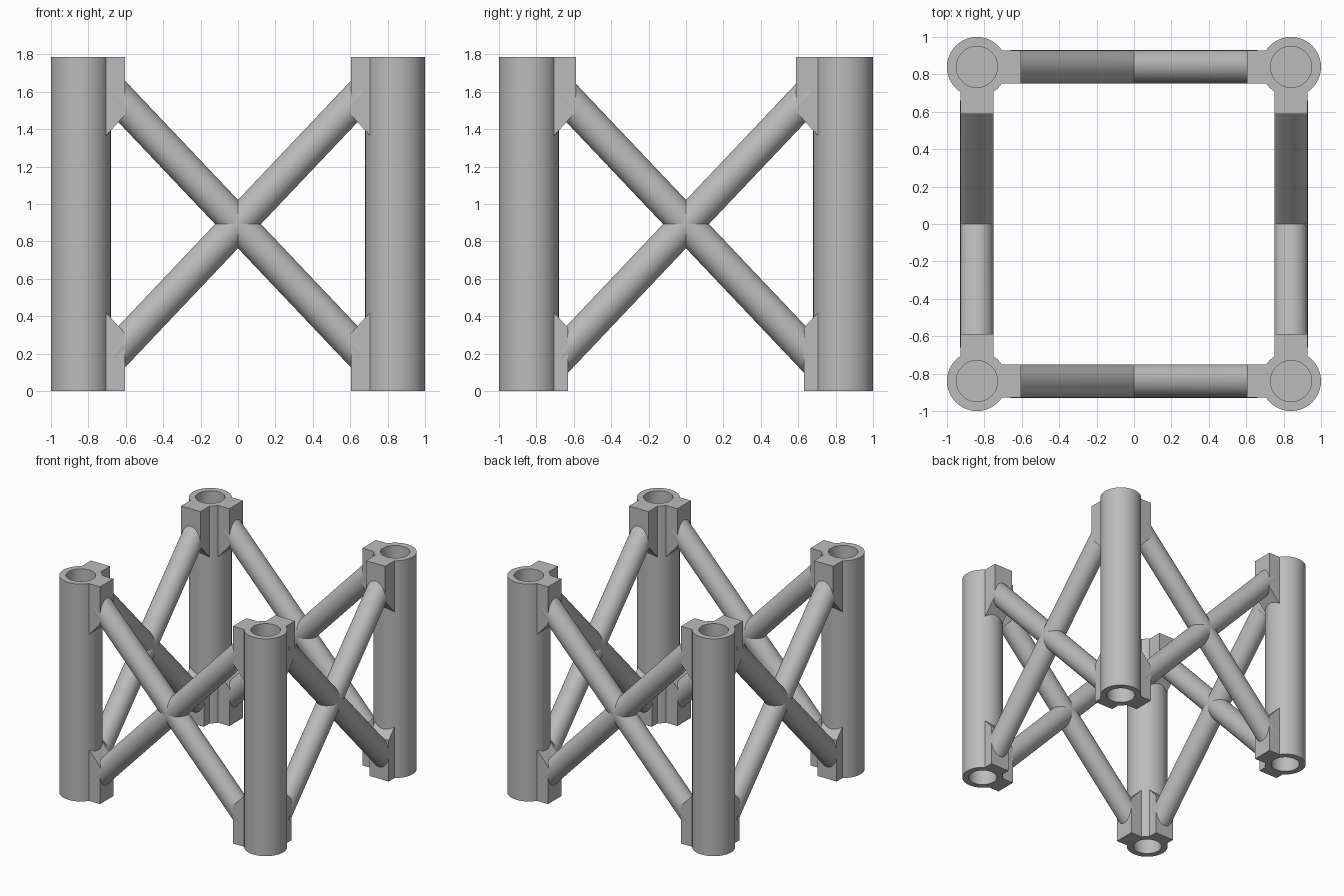
import bpy
import bmesh
from math import cos, sin, tau, hypot

cube = bpy.data.objects.get("Cube")
if cube:
    bpy.data.objects.remove(cube, do_unlink=True)

HEIGHT = 1.785
MID = HEIGHT / 2
CENTRE = 0.84          # post axis distance from the middle
POST_R, BORE_R, BORE_DEPTH = 0.16, 0.11, 0.25
BRACE_R, SLOPE = 0.089, 1.055
BRACE_END = 0.66
SIDES = 48

grey = bpy.data.materials.new("plain_grey")
grey.use_nodes = True
colour = (0.5, 0.5, 0.5, 1)
grey.diffuse_color = colour
grey.node_tree.nodes["Principled BSDF"].inputs["Base Color"].default_value = colour


def finish(name, bm, smooth=True):
    bmesh.ops.recalc_face_normals(bm, faces=bm.faces)
    mesh = bpy.data.meshes.new(name)
    bm.to_mesh(mesh)
    bm.free()
    mesh.materials.append(grey)
    obj = bpy.data.objects.new(name, mesh)
    bpy.context.collection.objects.link(obj)
    if smooth:
        bpy.ops.object.select_all(action="DESELECT")
        obj.select_set(True)
        bpy.context.view_layer.objects.active = obj
        bpy.ops.object.shade_smooth_by_angle()
    return obj


def bridge(bm, a, b):
    for i in range(len(a)):
        j = (i + 1) % len(a)
        bm.faces.new((a[i], a[j], b[j], b[i]))


def loft(name, rings, smooth=True):
    """Skin a row of point rings and cap both ends."""
    bm = bmesh.new()
    loops = [[bm.verts.new(p) for p in ring] for ring in rings]
    for a, b in zip(loops, loops[1:]):
        bridge(bm, a, b)
    bm.faces.new(loops[0])
    bm.faces.new(loops[-1])
    return finish(name, bm, smooth)


def place(along_x, u, v, z):
    """u runs along the side, v across it."""
    return (u, v, z) if along_x else (v, u, z)


def post(name, x, y):
    # Turned profile: blind bore, outer wall, blind bore
    profile = [(BORE_R, BORE_DEPTH), (BORE_R, 0), (POST_R, 0),
               (POST_R, HEIGHT), (BORE_R, HEIGHT), (BORE_R, HEIGHT - BORE_DEPTH)]
    angles = [tau * i / SIDES for i in range(SIDES)]
    loft(name, [[(x + r * cos(a), y + r * sin(a), z) for a in angles]
                for r, z in profile])


def gusset(name, along_x, su, v, top):
    # Block with a sloped end that faces the crossing
    inner = 0.605 if along_x else (0.587 if top else 0.631)
    root = 0.715
    outline = [(root, 0), (inner, 0), (inner, 0.42 - (0.705 - inner) * 1.1), (root, 0.43)]
    half = 0.0875
    loft(name, [[place(along_x, su * u, v + w, HEIGHT - z if top else z)
                 for u, z in outline] for w in (-half, half)], smooth=False)


def brace(name, along_x, v, direction):
    # Round bar cut vertically at both ends, inside the gussets
    tall = BRACE_R * hypot(1, SLOPE)
    angles = [tau * i / SIDES for i in range(SIDES)]
    loft(name, [[place(along_x, u, v + BRACE_R * cos(a),
                       MID + direction * SLOPE * u + tall * sin(a)) for a in angles]
                for u in (-BRACE_END, BRACE_END)])


# Corner posts with their gussets
for sx, xname in ((-1, "right"), (1, "left")):
    for sy, yname in ((-1, "front"), (1, "back")):
        corner = f"{yname}_{xname}"
        post(f"{corner}_post", sx * CENTRE, sy * CENTRE)
        for top in (False, True):
            level = "upper" if top else "lower"
            gusset(f"{corner}_{level}_{yname}_gusset", True, sx, sy * CENTRE, top)
            gusset(f"{corner}_{level}_side_gusset", False, sy, sx * CENTRE, top)

# Crossed braces on all four sides
for along_x, names in ((True, ("front", "back")), (False, ("right", "left"))):
    for s, side in zip((-1, 1), names):
        for direction, kind in ((1, "rising"), (-1, "falling")):
            brace(f"{side}_{kind}_brace", along_x, s * CENTRE, direction)
